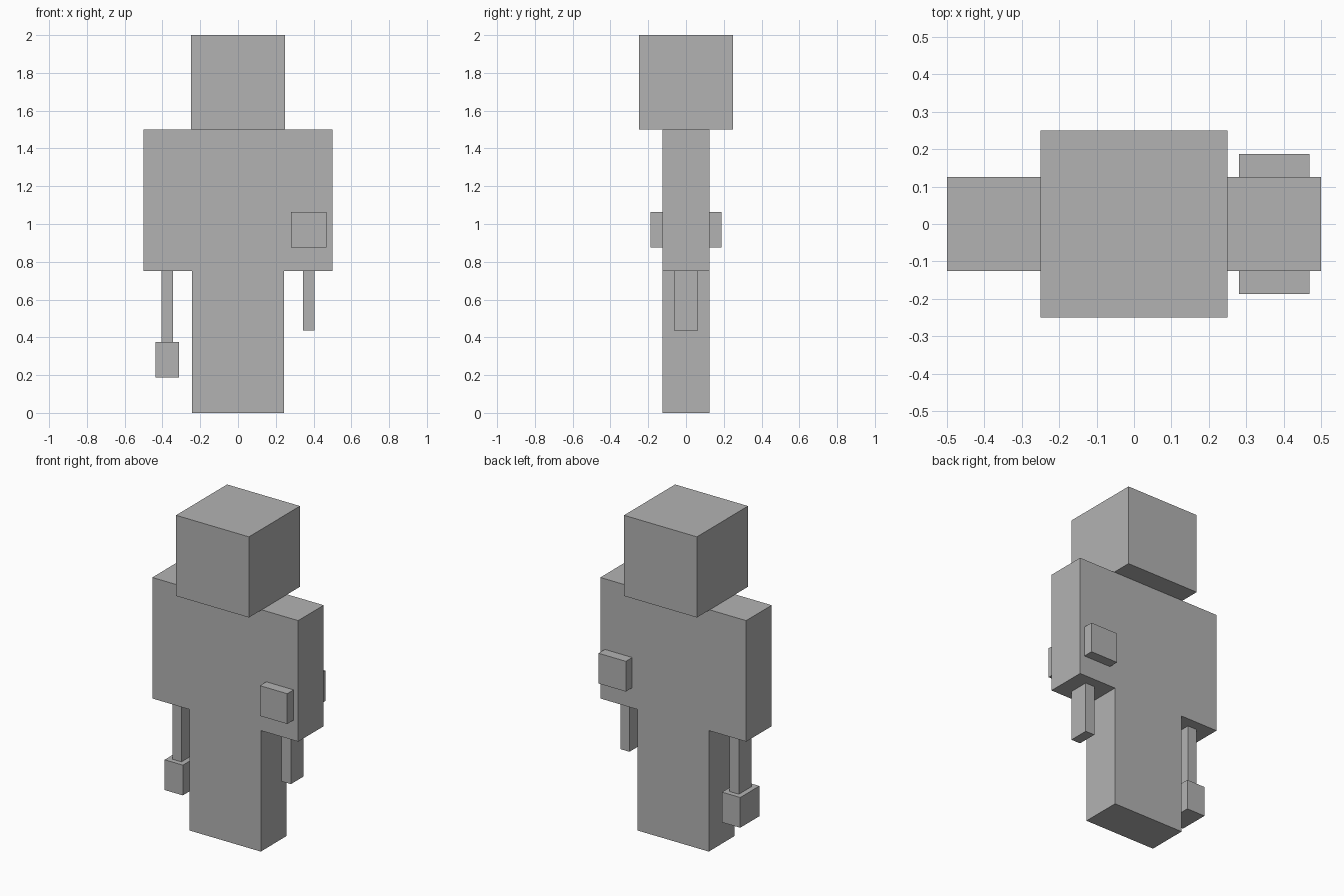
import bpy
import bmesh
from mathutils import Matrix, Vector

cube = bpy.data.objects.get("Cube")
if cube:
    bpy.data.objects.remove(cube, do_unlink=True)

# Single flat colour
grey = bpy.data.materials.new("plain_grey")
grey.use_nodes = True
colour = (0.45, 0.45, 0.45, 1)
grey.diffuse_color = colour
grey.node_tree.nodes["Principled BSDF"].inputs["Base Color"].default_value = colour

U = 1 / 16  # design grid unit


def box(name, low, high):
    """Flat-shaded box between two corners given in grid units."""
    low, high = Vector(low) * U, Vector(high) * U
    mesh = bpy.data.meshes.new(name)
    bm = bmesh.new()
    bmesh.ops.create_cube(bm, size=1, matrix=Matrix.Diagonal((*(high - low), 1)))
    bm.to_mesh(mesh)
    bm.free()
    mesh.materials.append(grey)
    obj = bpy.data.objects.new(name, mesh)
    obj.location = (low + high) / 2
    bpy.context.collection.objects.link(obj)
    return obj


# Head and torso
box("head", (-4, -4, 24), (4, 4, 32))
box("torso", (-4, -2, 12), (4, 2, 24))

# Paired arms and legs
for side, s in (("left", 1), ("right", -1)):
    inner, outer = sorted((4 * s, 8 * s))
    box(side + "_arm", (inner, -2, 12), (outer, 2, 24))
    inner, outer = sorted((0, 3.9 * s))
    box(side + "_leg", (inner, -2, 0), (outer, 2, 12))

# Left forearm block passing through the arm, with a short rod below
box("left_arm_block", (4.5, -3, 14), (7.5, 3, 17))
box("left_rod", (5.5, -1, 7), (6.5, 1, 12))

# Right rod ending in a block
box("right_rod", (-6.5, -1, 6), (-5.5, 1, 12))
box("right_rod_block", (-7, -1.5, 3), (-5, 1.5, 6))
